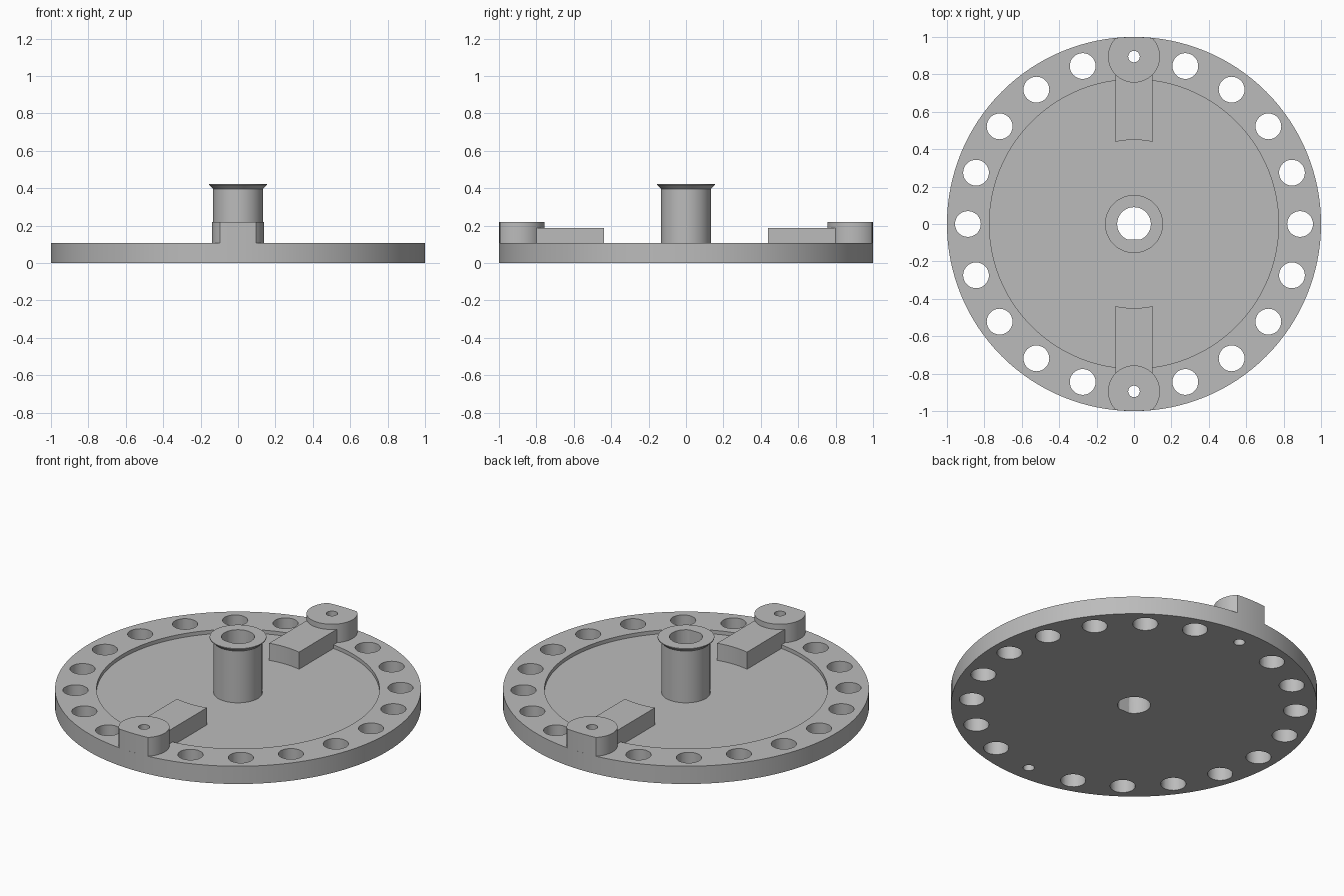
import bpy, bmesh, math

if "Cube" in bpy.data.objects:
    bpy.data.objects.remove(bpy.data.objects["Cube"])

grey = bpy.data.materials.new("plain grey")
grey.diffuse_color = (0.5, 0.5, 0.5, 1)
grey.use_nodes = True
grey.node_tree.nodes["Principled BSDF"].inputs["Base Color"].default_value = grey.diffuse_color

RIM_TOP, FLOOR = 0.107, 0.085
BOSS_Y, BOSS_R = 0.895, 0.139


def make_object(name, bm):
    bmesh.ops.recalc_face_normals(bm, faces=bm.faces)
    mesh = bpy.data.meshes.new(name)
    bm.to_mesh(mesh)
    bm.free()
    ob = bpy.data.objects.new(name, mesh)
    bpy.context.collection.objects.link(ob)
    mesh.materials.append(grey)
    return ob


def lathe(name, profile, steps):
    bm = bmesh.new()
    vs = [bm.verts.new((r, 0, z)) for r, z in profile]
    edges = [bm.edges.new(p) for p in zip(vs, vs[1:])]
    bmesh.ops.spin(bm, geom=vs + edges, cent=(0, 0, 0), axis=(0, 0, 1),
                   angle=math.tau, steps=steps)
    bmesh.ops.remove_doubles(bm, verts=bm.verts, dist=1e-5)
    return make_object(name, bm)


def add_prism(bm, outline, z0, z1):
    low = [bm.verts.new((x, y, z0)) for x, y in outline]
    high = [bm.verts.new((x, y, z1)) for x, y in outline]
    bm.faces.new(low[::-1])
    bm.faces.new(high)
    n = len(low)
    for i in range(n):
        j = (i + 1) % n
        bm.faces.new((low[i], low[j], high[j], high[i]))


def arc(cx, cy, r, a0, a1, n):
    return [(cx + r * math.cos(a0 + (a1 - a0) * i / n),
             cy + r * math.sin(a0 + (a1 - a0) * i / n)) for i in range(n + 1)]


def circle(cx, cy, r, n):
    return arc(cx, cy, r, 0, math.tau, n)[:-1]


# Round base with shallow recess, and the flared hub post
base = lathe("base_disc", [(0, 0), (1, 0), (1, RIM_TOP), (0.773, RIM_TOP),
                           (0.773, FLOOR), (0, FLOOR)], 128)
post = lathe("hub_post", [(0, 0.07), (0.133, 0.07), (0.133, 0.397),
                          (0.155, 0.418), (0.155, 0.422), (0, 0.422)], 64)
parts = [base, post]

# Rim bosses trimmed to the disc edge, with bars pointing to the hub
for side, label in ((-1, "front"), (1, "back")):
    outer = 0.9995
    y = (outer ** 2 + BOSS_Y ** 2 - BOSS_R ** 2) / (2 * BOSS_Y)
    x = math.sqrt(outer ** 2 - y * y)
    a = math.atan2(y - BOSS_Y, x)
    b = math.atan2(y, x)
    outline = arc(0, BOSS_Y, BOSS_R, math.pi - a, math.tau + a, 40)
    outline += arc(0, 0, outer, b, math.pi - b, 12)[1:-1]
    bm = bmesh.new()
    add_prism(bm, [(px, side * py) for px, py in outline], 0.08, 0.22)
    parts.append(make_object(label + "_boss", bm))

    t = math.asin(0.1 / 0.45)
    outline = [(-0.1, 0.82), (0.1, 0.82)]
    outline += arc(0, 0, 0.45, math.pi / 2 - t, math.pi / 2 + t, 10)
    bm = bmesh.new()
    add_prism(bm, [(px, side * py) for px, py in outline], 0.08, 0.188)
    parts.append(make_object(label + "_bar", bm))

# Cutter: ring of holes, pin holes in the bosses, hub bore with one flat
bm = bmesh.new()
for i in range(20):
    ang = math.tau * i / 20
    if i in (5, 15):
        add_prism(bm, circle(0, BOSS_Y * math.sin(ang), 0.031, 24), -0.1, 0.6)
    else:
        add_prism(bm, circle(0.888 * math.cos(ang), 0.888 * math.sin(ang), 0.069, 32), -0.1, 0.6)
flat = math.acos(0.083 / 0.09)
add_prism(bm, arc(0, 0, 0.09, -math.pi / 2 + flat, 1.5 * math.pi - flat, 40), -0.1, 0.6)
cutter = make_object("hole_cutter", bm)
cutter.hide_render = True

for ob in parts:
    bpy.ops.object.select_all(action='DESELECT')
    bpy.context.view_layer.objects.active = ob
    ob.select_set(True)
    if not ob.name.endswith("bar"):
        mod = ob.modifiers.new("holes", 'BOOLEAN')
        mod.operation = 'DIFFERENCE'
        mod.solver = 'EXACT'
        mod.object = cutter
        bpy.ops.object.modifier_apply(modifier=mod.name)
    bpy.ops.object.shade_smooth_by_angle(angle=math.radians(30))

bpy.data.objects.remove(cutter)
